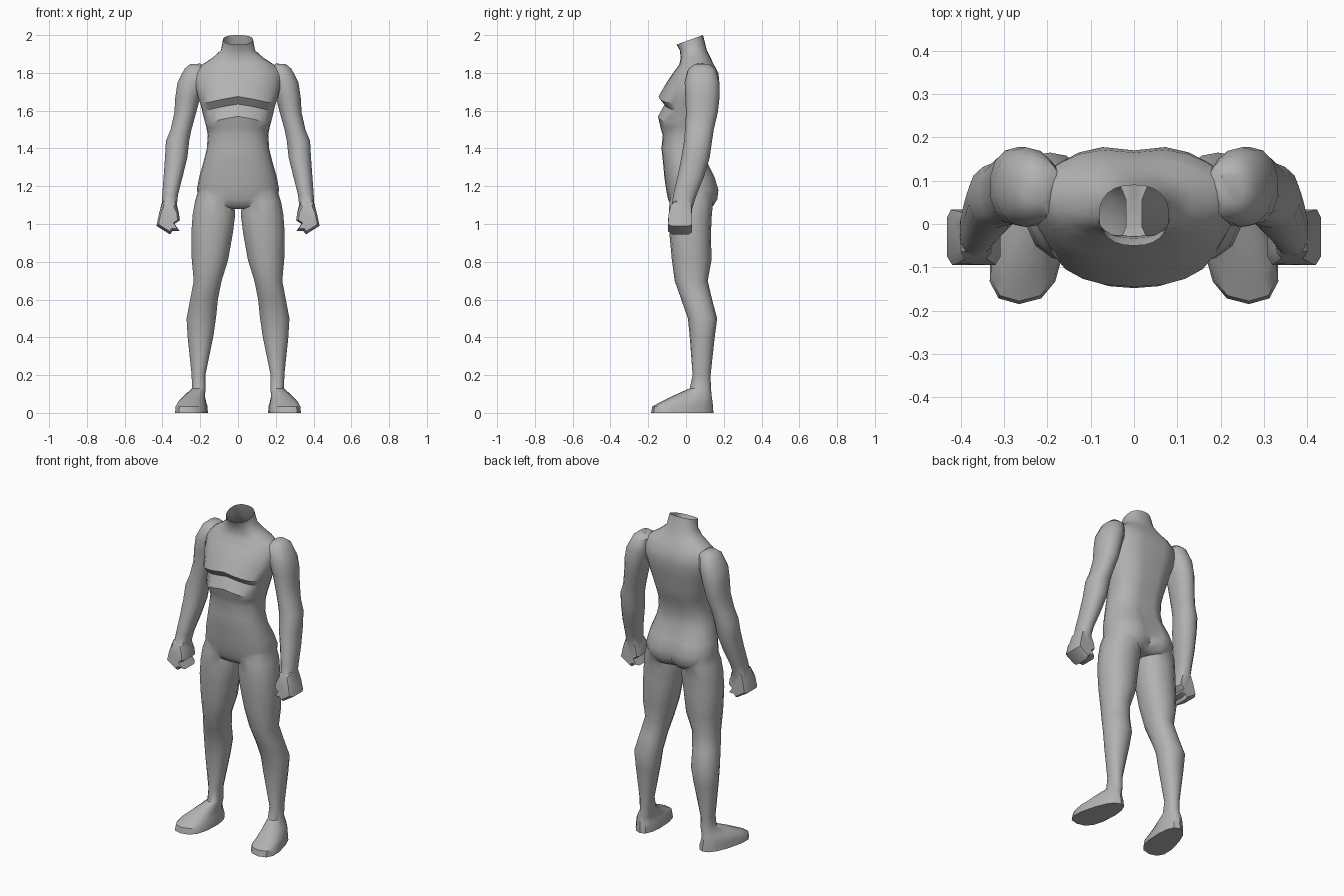
import bpy, bmesh, math

if "Cube" in bpy.data.objects:
    bpy.data.objects.remove(bpy.data.objects["Cube"])

skin = bpy.data.materials.new("grey_skin")
skin.diffuse_color = (0.45, 0.45, 0.45, 1)
skin.use_nodes = True
skin.node_tree.nodes["Principled BSDF"].inputs["Base Color"].default_value = skin.diffuse_color


def spow(v, e):
    return math.copysign(abs(v) ** e, v)


def make_object(name, rings):
    """Skin a stack of equal-length closed rings and cap both ends."""
    bm = bmesh.new()
    rows = [[bm.verts.new(p) for p in r] for r in rings]
    n = len(rows[0])
    for a, b in zip(rows, rows[1:]):
        for i in range(n):
            j = (i + 1) % n
            bm.faces.new((a[i], a[j], b[j], b[i]))
    bm.faces.new(rows[0])
    bm.faces.new(rows[-1])
    bmesh.ops.recalc_face_normals(bm, faces=bm.faces)
    mesh = bpy.data.meshes.new(name)
    bm.to_mesh(mesh)
    bm.free()
    mesh.materials.append(skin)
    ob = bpy.data.objects.new(name, mesh)
    bpy.context.collection.objects.link(ob)
    return ob


def limb_ring(z, x0, x1, y0, y1, e=0.9, taper=0.0, skew=0.0, n=14):
    """Horizontal oval given by its extents; taper narrows the back end."""
    cx, cy, rx, ry = (x0 + x1) / 2, (y0 + y1) / 2, (x1 - x0) / 2, (y1 - y0) / 2
    pts = []
    for i in range(n):
        a = math.tau * i / n - math.pi / 2
        c, s = spow(math.cos(a), e), spow(math.sin(a), e)
        pts.append((cx + rx * c * (1 - taper * (s + 0.3)) - skew * s, cy + ry * s, z))
    return pts


def torso_ring(z, w, f, b, cleft=0.0, droop=0.0, tilt=0.0, n=24):
    """Trunk section: half width, front y, back y, spine groove, lowered sides, tilt."""
    cy, ry = (f + b) / 2, (b - f) / 2
    pts = []
    for i in range(n):
        a = math.tau * i / n - math.pi / 2
        c, s = math.cos(a), math.sin(a)
        x, t = w * spow(c, 0.85), spow(s, 0.85)
        y = cy + ry * t
        if s > 0:
            y -= cleft * math.exp(-(x / 0.035) ** 2)
        else:
            z_side = droop * abs(c) * min(1, -2 * s)
        pts.append((x, y, z + tilt * t - (z_side if s < 0 else 0)))
    return pts


# Trunk from crotch to neck
body = make_object("body", [torso_ring(*r) for r in [
    (1.08, .09, -.05, .12, .02), (1.095, .17, -.08, .155, .035),
    (1.13, .205, -.095, .175, .035), (1.18, .22, -.105, .182, .035),
    (1.25, .205, -.115, .155, .025), (1.33, .182, -.122, .115, .01),
    (1.40, .165, -.13, .112, .01), (1.47, .16, -.123, .125, .012),
    (1.51, .167, -.135, .14, .012), (1.57, .183, -.148, .155, .012, .04),
    (1.635, .198, -.112, .165, .012, .04), (1.675, .213, -.145, .174, .012, .045),
    (1.74, .228, -.108, .182, .012, .02), (1.80, .228, -.068, .175, .01),
    (1.845, .19, -.035, .15, .005), (1.88, .135, -.028, .13),
    (1.92, .09, -.033, .11), (1.975, .08, -.05, .09, 0, 0, .025)]])

ARM = [(1.85, .20, .25, .05, .12), (1.825, .17, .285, .01, .16),
       (1.75, .175, .325, -.01, .18), (1.67, .20, .335, -.005, .18),
       (1.59, .22, .338, 0, .168), (1.50, .245, .358, -.005, .147),
       (1.44, .257, .383, -.01, .138), (1.35, .267, .388, -.025, .125),
       (1.25, .292, .395, -.045, .095), (1.15, .318, .403, -.07, .055),
       (1.07, .325, .405, -.08, .03)]

LEG = [(1.19, .04, .205, -.07, .13), (1.12, .02, .232, -.09, .145),
       (1.05, .012, .245, -.092, .138), (.95, .025, .25, -.088, .132),
       (.81, .05, .247, -.075, .135), (.70, .085, .236, -.06, .115),
       (.60, .105, .255, -.025, .138), (.50, .115, .274, .01, .165),
       (.40, .13, .268, .02, .152), (.20, .172, .246, .035, .13),
       (.13, .17, .245, .02, .132), (.09, .172, .285, -.07, .136, .85, .15, .01),
       (.06, .165, .312, -.13, .14, .85, .2, .02),
       (.035, .158, .322, -.178, .143, .8, .2, .025),
       (0, .155, .326, -.185, .145, .8, .2, .025)]

# Fist outline seen from the front, curled fingers on the inner side
FIST = [(.33, 1.11), (.40, 1.12), (.418, 1.06), (.432, .99), (.36, .945),
        (.347, .962), (.31, .963), (.335, 1.0), (.308, 1.02), (.312, 1.06)]


def fist_section(y, k):
    cx, cz = .37, 1.03
    return [(cx + (x - cx) * k, y * (1 - .15 * (z > 1.08)), cz + (z - cz) * k) for x, z in FIST]


parts = []
for side in (1, -1):
    label = "right" if side < 0 else "left"
    for name, rings in (
            ("arm", [limb_ring(*r) for r in ARM]),
            ("leg", [limb_ring(*r) for r in LEG]),
            ("hand", [fist_section(y, k) for y, k in ((-.095, .8), (-.075, 1), (.015, 1), (.033, .85))])):
        parts.append(make_object(f"{label}_{name}", [[(side * x, y, z) for x, y, z in r] for r in rings]))

# Fuse limbs into one continuous skin
bpy.context.view_layer.objects.active = body
body.select_set(True)
for part in parts:
    mod = body.modifiers.new("fuse", 'BOOLEAN')
    mod.operation, mod.solver, mod.object = 'UNION', 'EXACT', part
    bpy.ops.object.modifier_apply(modifier=mod.name)
    bpy.data.objects.remove(part)

# Open the neck and soften the joins around shoulders and hips
bm = bmesh.new()
bm.from_mesh(body.data)
cap = [f for f in bm.faces if min(v.co.z for v in f.verts) > 1.94 and f.normal.z > .8]
bmesh.ops.delete(bm, geom=cap, context='FACES')
bmesh.ops.remove_doubles(bm, verts=bm.verts, dist=.003)
joins = [v for v in bm.verts if not v.is_boundary and
         (1.03 < v.co.z < 1.22 and abs(v.co.x) > .05 or 1.6 < v.co.z < 1.87 and abs(v.co.x) > .16)]
bmesh.ops.smooth_vert(bm, verts=joins, factor=.3, use_axis_x=True, use_axis_y=True, use_axis_z=True)
bm.to_mesh(body.data)
bm.free()
bpy.ops.object.shade_smooth_by_angle(angle=math.radians(40))
